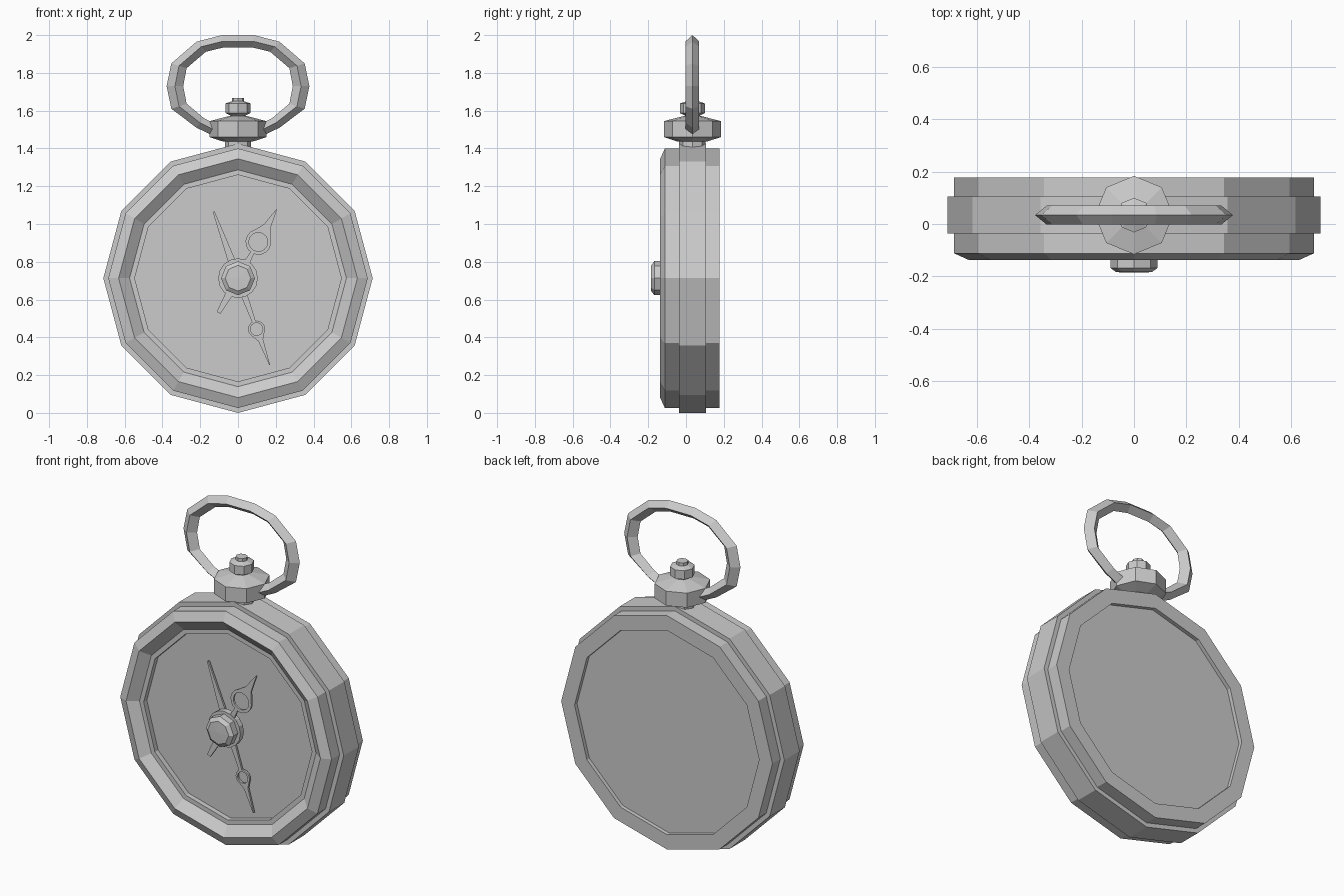
import bpy, bmesh
from math import sin, cos, pi, atan2
from mathutils import Vector

if "Cube" in bpy.data.objects:
    bpy.data.objects.remove(bpy.data.objects["Cube"])

FACE_Y = -0.065    # dial depth
CZ = 0.713         # centre height of the case
AY = 0.034         # depth of the crown / bow axis


def finish(name, bm):
    bmesh.ops.remove_doubles(bm, verts=bm.verts, dist=1e-5)
    bmesh.ops.recalc_face_normals(bm, faces=bm.faces)
    me = bpy.data.meshes.new(name)
    bm.to_mesh(me)
    bm.free()
    ob = bpy.data.objects.new(name, me)
    bpy.context.collection.objects.link(ob)
    return ob


def lathe(bm, profile, n, place, closed=False):
    """Revolve (radius, height) points; place maps (u, v, height) to 3D."""
    rings = []
    for r, h in profile:
        if r == 0:
            rings.append([bm.verts.new(place(0, 0, h))] * n)
        else:
            rings.append([bm.verts.new(place(r * sin(2 * pi * i / n), r * cos(2 * pi * i / n), h))
                          for i in range(n)])
    pairs = list(zip(rings, rings[1:]))
    if closed:
        pairs.append((rings[-1], rings[0]))
    for a, b in pairs:
        for i in range(n):
            j = (i + 1) % n
            vs = list(dict.fromkeys([a[i], a[j], b[j], b[i]]))
            bm.faces.new(vs)


def dial(u, v, h):
    return Vector((u, h, CZ + v))


def upright(u, v, h):
    return Vector((u, AY + v, h))


def revolved(name, profile, n, place):
    bm = bmesh.new()
    lathe(bm, profile, n, place)
    return finish(name, bm)


# Case: rim, middle band, recessed dial and back
revolved("case", [
    (0, FACE_Y), (0.547, FACE_Y), (0.547, -0.095), (0.574, -0.095), (0.632, -0.137),
    (0.687, -0.112), (0.687, -0.037), (0.713, -0.037), (0.713, 0.105),
    (0.687, 0.105), (0.687, 0.178), (0.60, 0.178), (0.60, 0.155), (0, 0.155)], 12, dial)

# Dial hub and centre knob
revolved("hand_hub", [(0, FACE_Y), (0.06, FACE_Y), (0.06, -0.095), (0.105, -0.095),
                      (0.105, -0.128), (0, -0.128)], 16, dial)
revolved("centre_knob", [(0, -0.12), (0.09, -0.12), (0.09, -0.168),
                         (0.068, -0.184), (0, -0.186)], 8, dial)

# Neck, crown and winding button
revolved("neck", [(0, 1.38), (0.07, 1.38), (0.07, 1.445), (0, 1.445)], 8, upright)
revolved("crown", [(0, 1.435), (0.08, 1.437), (0.15, 1.46), (0.15, 1.545),
                   (0.04, 1.573), (0, 1.573)], 8, upright)
revolved("winding_button", [(0, 1.56), (0.04, 1.56), (0.04, 1.575), (0.066, 1.587),
                            (0.066, 1.638), (0.032, 1.65), (0.032, 1.668), (0, 1.668)], 8, upright)


# Watch hands: pierced ring, pointed tip, shank and tail
def hand(name, tip, ring_at, r, r_in, tail, top):
    tip, ang = Vector(tip), atan2(tip[1], tip[0])
    length = tip.length
    base = top + 0.012

    def place(u, v, h):
        return Vector((u * cos(ang) - v * sin(ang), h, CZ + u * sin(ang) + v * cos(ang)))

    bm = bmesh.new()

    def plate(pts):
        lo = [bm.verts.new(place(u, v, base)) for u, v in pts]
        hi = [bm.verts.new(place(u, v, top)) for u, v in pts]
        bm.faces.new(lo)
        bm.faces.new(hi)
        for i in range(len(pts)):
            j = (i + 1) % len(pts)
            bm.faces.new((lo[i], lo[j], hi[j], hi[i]))

    lathe(bm, [(r, base), (r, top), (r_in, top), (r_in, base)], 16,
          lambda u, v, h: place(ring_at + u, v, h), closed=True)
    plate([(ring_at + 0.38 * r, 0.9 * r), (ring_at + 0.98 * r, 0), (ring_at + 0.38 * r, -0.9 * r),
           (ring_at + 1.4 * r, -0.3 * r), (length, -0.002), (length, 0.002),
           (ring_at + 1.4 * r, 0.3 * r)])
    plate([(0.08, -0.018), (ring_at - 0.97 * r, -0.01), (ring_at - 0.97 * r, 0.01), (0.08, 0.018)])
    plate([(-0.09, -tail[1]), (-tail[0], -tail[2]), (-tail[0], tail[2]), (-0.09, tail[1])])
    return finish(name, bm)


hand("hour_hand", (0.205, 0.365), 0.22, 0.068, 0.05, (0.21, 0.02, 0.011), -0.126)
hand("minute_hand", (0.168, -0.46), 0.287, 0.045, 0.033, (0.375, 0.02, 0.005), -0.098)

# Bow: diamond cross-section swept along an open loop (right half, mirrored)
outer = [(0.085, 2.0), (0.22, 1.965), (0.353, 1.85), (0.378, 1.73), (0.353, 1.61),
         (0.22, 1.51), (0.12, 1.462)]
inner = [(0.075, 1.935), (0.17, 1.912), (0.272, 1.825), (0.29, 1.73), (0.272, 1.637),
         (0.18, 1.56), (0.12, 1.53)]
path = list(zip(outer, inner))
path = [((-a, b), (-c, d)) for (a, b), (c, d) in reversed(path)] + path
bm = bmesh.new()
sections = []
for (ox, oz), (ix, iz) in path:
    mx, mz = (ox + ix) / 2, (oz + iz) / 2
    sections.append([bm.verts.new(p) for p in (
        (ox, AY, oz), (mx, AY - 0.036, mz), (ix, AY, iz), (mx, AY + 0.036, mz))])
for a, b in zip(sections, sections[1:]):
    for i in range(4):
        j = (i + 1) % 4
        bm.faces.new((a[i], a[j], b[j], b[i]))
bm.faces.new(sections[0])
bm.faces.new(sections[-1])
finish("bow", bm)
